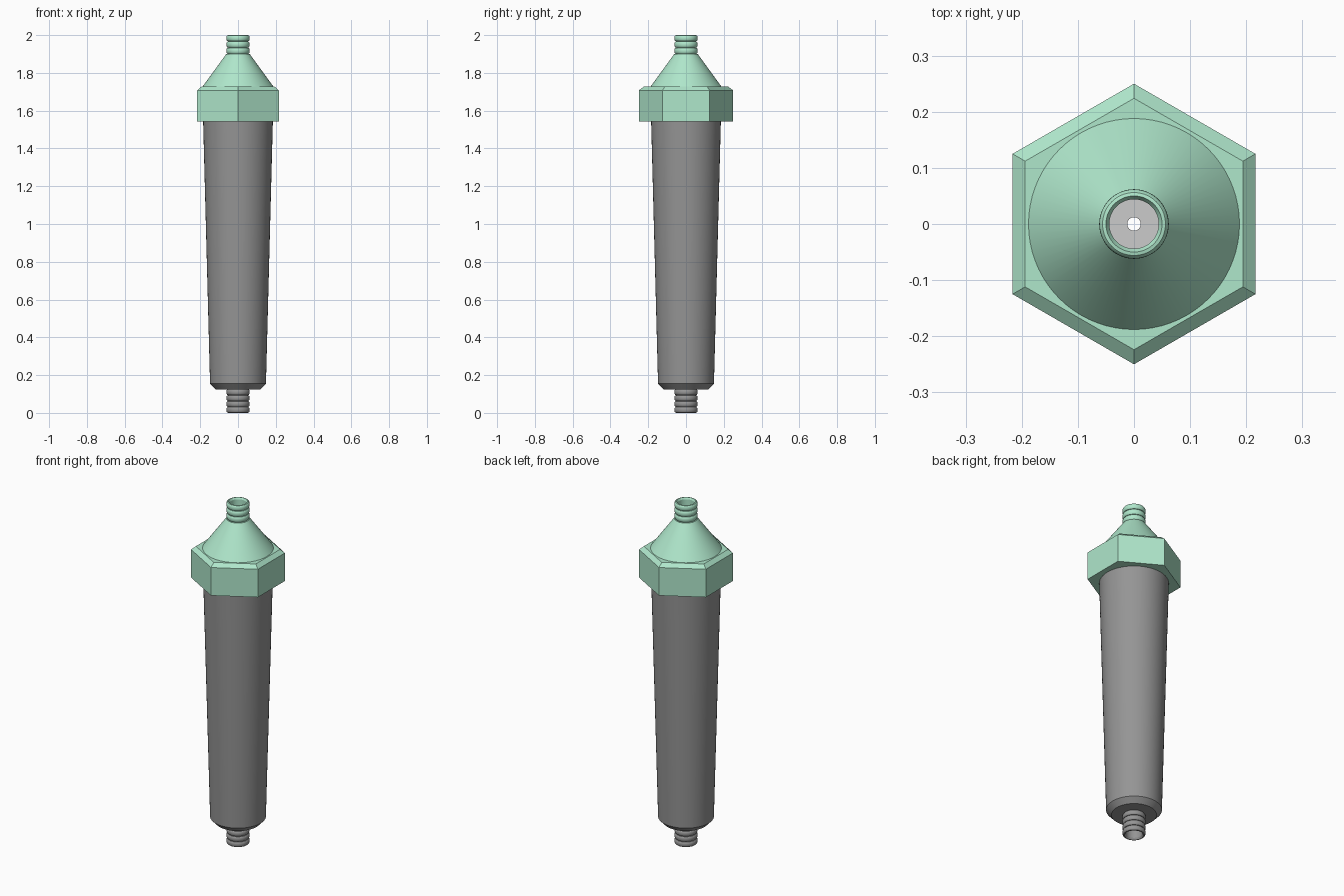
import bpy, bmesh
from math import sin, cos, pi, radians

if "Cube" in bpy.data.objects:
    bpy.data.objects.remove(bpy.data.objects["Cube"])


def material(name, col):
    m = bpy.data.materials.new(name)
    m.diffuse_color = (*col, 1)
    m.use_nodes = True
    m.node_tree.nodes["Principled BSDF"].inputs["Base Color"].default_value = m.diffuse_color
    return m


GREEN = material("green_plastic", (0.43, 0.8, 0.6))
DARK = material("dark_plastic", (0.3, 0.3, 0.3))


def finish(name, bm, mat):
    bmesh.ops.recalc_face_normals(bm, faces=bm.faces)
    me = bpy.data.meshes.new(name)
    bm.to_mesh(me)
    bm.free()
    ob = bpy.data.objects.new(name, me)
    bpy.context.collection.objects.link(ob)
    if mat:
        me.materials.append(mat)
    bpy.ops.object.select_all(action='DESELECT')
    ob.select_set(True)
    bpy.context.view_layer.objects.active = ob
    bpy.ops.object.shade_smooth_by_angle(angle=radians(30))
    return ob


def bridge(bm, rings):
    # closed skin over a cyclic list of equal-length rings
    n = len(rings[0])
    for k, a in enumerate(rings):
        b = rings[(k + 1) % len(rings)]
        for i in range(n):
            j = (i + 1) % n
            bm.faces.new((a[i], a[j], b[j], b[i]))


def lathe(name, profile, mat, n=72):
    # revolve a closed (radius, z) outline around z
    bm = bmesh.new()
    bridge(bm, [[bm.verts.new((r * cos(2 * pi * i / n), r * sin(2 * pi * i / n), z))
                 for i in range(n)] for r, z in profile])
    return finish(name, bm, mat)


def beads(z0, z1, count, r_in=0.050, r_out=0.062, steps=8):
    # rounded hose ridges stacked from z0 to z1
    h = (z1 - z0) / count
    pts = []
    for k in range(count):
        for s in range(0 if k == 0 else 1, steps + 1):
            t = pi * s / steps
            pts.append((r_in + (r_out - r_in) * sin(t) ** 0.7 if 0 < s < steps else r_in,
                        z0 + h * (k + 0.5 - 0.5 * cos(t))))
    return pts


# Tapered hollow body with ribbed outlet at the bottom
lathe("body", beads(0, 0.125, 4) + [
    (0.12, 0.125), (0.148, 0.155), (0.185, 1.56),
    (0.16, 1.56), (0.125, 0.18), (0.044, 0.15), (0.044, 0.01)], DARK)

# Cone cap with ribbed inlet at the top
lathe("cap_cone", [(0.044, 1.99), (0.044, 1.88), (0.16, 1.715), (0.188, 1.727),
                   (0.062, 1.9)] + beads(1.9, 2.0, 3), GREEN)

# Inner filter core with a narrow through hole
lathe("filter_core", [(0.012, 0.2), (0.12, 0.2), (0.15, 1.7), (0.012, 1.7)], None)

# Hexagonal collar: bevelled prism, corners on the y axis, round bore
bm = bmesh.new()
N, SUB = 72, 12
rings = []
for R, z, hexed in ((0.17, 1.543, 0), (0.25, 1.543, 1), (0.25, 1.707, 1),
                    (0.224, 1.727, 1), (0.188, 1.727, 0), (0.17, 1.715, 0)):
    ring = []
    for i in range(N):
        a = 2 * pi * i / N
        # distance along the ray to the nearest hexagon side
        d = R * cos(pi / 6) / cos((a + pi / 6) % (pi / 3) - pi / 6) if hexed else R
        ring.append(bm.verts.new((d * cos(a), d * sin(a), z)))
    rings.append(ring)
bridge(bm, rings)
finish("hex_collar", bm, GREEN)
